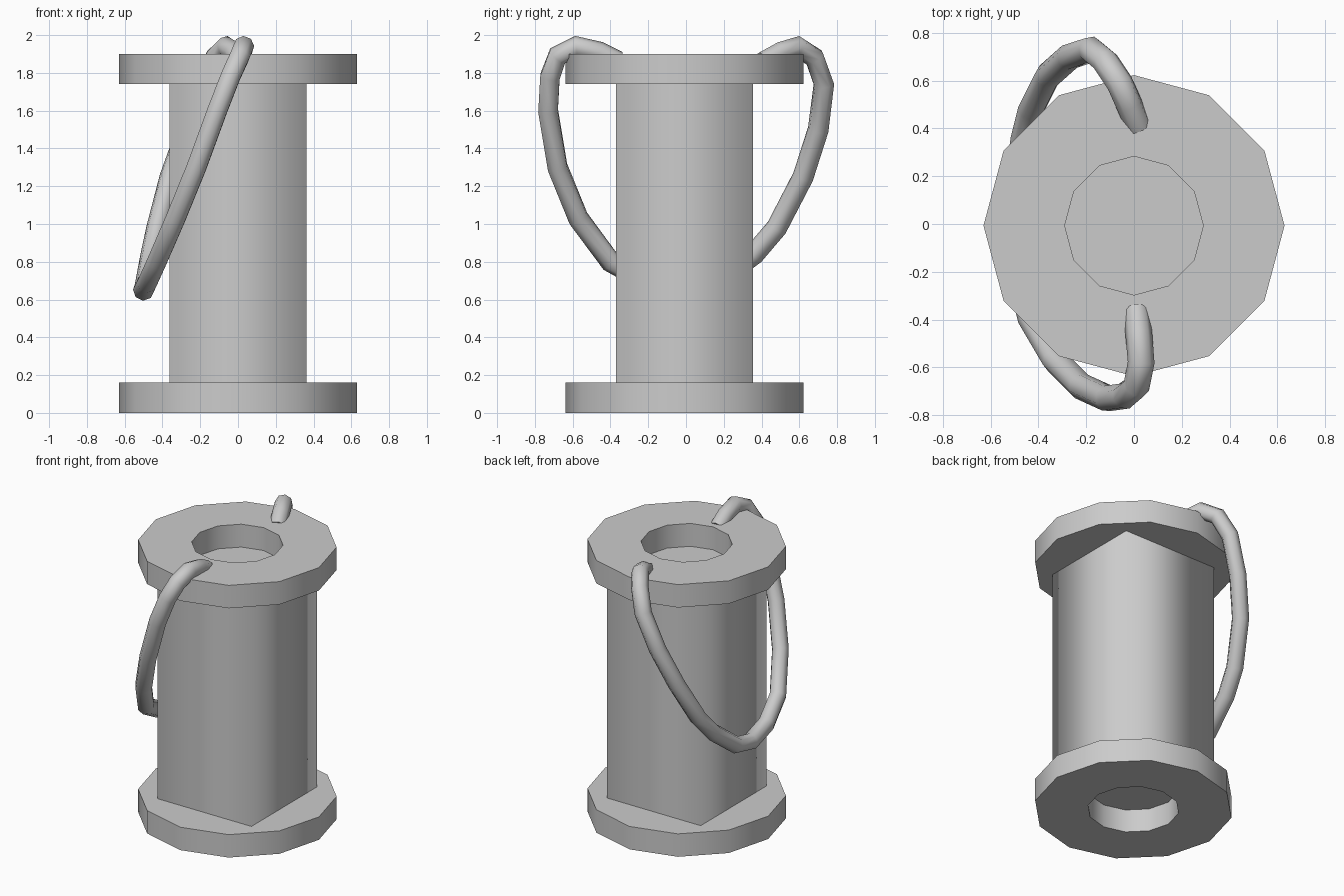
import bpy, bmesh
from math import radians, pi

cube = bpy.data.objects.get("Cube")
if cube:
    bpy.data.objects.remove(cube, do_unlink=True)

grey = bpy.data.materials.new("light grey")
grey.use_nodes = True
colour = (0.6, 0.6, 0.6, 1)
grey.diffuse_color = colour
grey.node_tree.nodes["Principled BSDF"].inputs["Base Color"].default_value = colour

CENTRE_Y = -0.007
FLANGE = 0.16    # flange thickness
TOP = 1.9        # top of the upper flange


def add_object(name, bm):
    bmesh.ops.recalc_face_normals(bm, faces=bm.faces)
    mesh = bpy.data.meshes.new(name)
    bm.to_mesh(mesh)
    bm.free()
    mesh.materials.append(grey)
    obj = bpy.data.objects.new(name, mesh)
    bpy.context.collection.objects.link(obj)
    obj.location.y = CENTRE_Y
    return obj


def select_only(obj):
    bpy.ops.object.select_all(action='DESELECT')
    obj.select_set(True)
    bpy.context.view_layer.objects.active = obj


def flange(name, z, inner=0.29, outer=0.63):
    """Twelve-sided ring, spun from a rectangular profile."""
    bm = bmesh.new()
    corners = [(inner, z), (outer, z), (outer, z + FLANGE), (inner, z + FLANGE)]
    verts = [bm.verts.new((r, 0, h)) for r, h in corners]
    edges = [bm.edges.new((verts[i], verts[(i + 1) % 4])) for i in range(4)]
    bmesh.ops.spin(bm, geom=verts + edges, cent=(0, 0, 0), axis=(0, 0, 1),
                   angle=2 * pi, steps=12)
    bmesh.ops.remove_doubles(bm, verts=bm.verts, dist=0.0001)
    obj = add_object(name, bm)
    select_only(obj)
    bpy.ops.object.shade_smooth_by_angle(angle=radians(40))


flange("lower_flange", 0)
flange("upper_flange", TOP - FLANGE)

# Square core: sides shaded softly round the corners, ends kept flat
bm = bmesh.new()
bmesh.ops.create_cube(bm, size=1)
height = TOP - 2 * FLANGE
bmesh.ops.scale(bm, vec=(0.725, 0.725, height), verts=bm.verts)
bmesh.ops.translate(bm, vec=(0, 0, TOP / 2), verts=bm.verts)
for face in bm.faces:
    face.smooth = abs(face.normal.z) < 0.5
for edge in bm.edges:
    edge.smooth = abs(edge.verts[0].co.z - edge.verts[1].co.z) > 0.1
add_object("core", bm)

# Hanging loop handle, from the front end under the core's side to the back end
path = [
    (0.01, -0.36, 1.86), (0.02, -0.46, 1.91), (0.03, -0.58, 1.94),
    (0.01, -0.68, 1.89), (-0.04, -0.72, 1.78), (-0.11, -0.73, 1.6),
    (-0.22, -0.68, 1.3), (-0.33, -0.57, 1.03), (-0.43, -0.4, 0.8),
    (-0.48, -0.2, 0.69), (-0.5, 0, 0.65), (-0.49, 0.15, 0.68),
    (-0.46, 0.36, 0.84), (-0.43, 0.48, 0.98), (-0.36, 0.62, 1.25),
    (-0.27, 0.7, 1.5), (-0.18, 0.73, 1.74), (-0.12, 0.68, 1.88),
    (-0.06, 0.59, 1.94), (-0.02, 0.5, 1.91), (0.02, 0.41, 1.86),
]
curve = bpy.data.curves.new("loop_handle", 'CURVE')
curve.dimensions = '3D'
curve.bevel_depth = 0.056
curve.bevel_resolution = 2
curve.use_fill_caps = True
spline = curve.splines.new('POLY')
spline.points.add(len(path) - 1)
for point, co in zip(spline.points, path):
    point.co = (*co, 1)
curve.materials.append(grey)
handle = bpy.data.objects.new("loop_handle", curve)
bpy.context.collection.objects.link(handle)
select_only(handle)
bpy.ops.object.convert(target='MESH')
bpy.ops.object.shade_smooth_by_angle(angle=radians(60))
